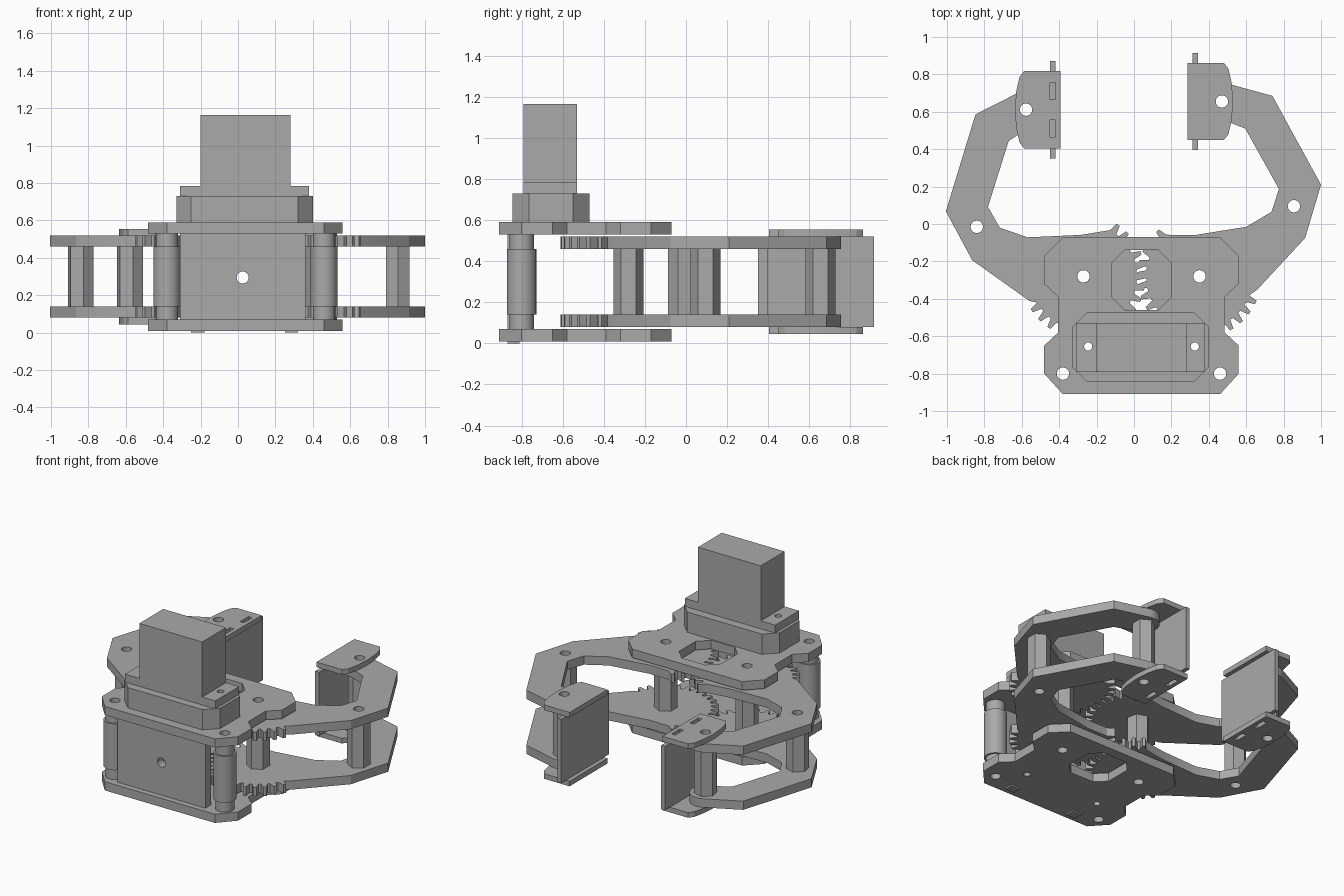
import bpy, bmesh, math
from mathutils import Matrix, Vector

cube = bpy.data.objects.get("Cube")
if cube:
    bpy.data.objects.remove(cube, do_unlink=True)

GREY = (0.4, 0.4, 0.4, 1)
grey = bpy.data.materials.new("plain grey")
grey.use_nodes = True
grey.diffuse_color = GREY
grey.node_tree.nodes["Principled BSDF"].inputs["Base Color"].default_value = GREY


def circle(x, y, r, n=24, start=0.0, sweep=360.0):
    """Points on a circle, or on an arc including both ends."""
    steps = n if sweep == 360 else n - 1
    return [(x + r * math.cos(math.radians(start + sweep * i / steps)),
             y + r * math.sin(math.radians(start + sweep * i / steps))) for i in range(n)]


def rect(x0, x1, y0, y1, c=0.0):
    """Rectangle, with cut corners when c is given."""
    if not c:
        return [(x0, y0), (x1, y0), (x1, y1), (x0, y1)]
    return [(x0 + c, y0), (x1 - c, y0), (x1, y0 + c), (x1, y1 - c),
            (x1 - c, y1), (x0 + c, y1), (x0, y1 - c), (x0, y0 + c)]


def prism(name, layers, matrix=Matrix()):
    """One object from layers of (outline, holes, z0, z1)."""
    bm = bmesh.new()
    for outline, holes, z0, z1 in layers:
        edges = []
        for loop in [outline] + holes:
            vs = [bm.verts.new((x, y, z0)) for x, y in loop]
            edges += [bm.edges.new((vs[i - 1], vs[i])) for i in range(len(vs))]
        filled = bmesh.ops.triangle_fill(bm, edges=edges, use_beauty=True)
        faces = [f for f in filled["geom"] if isinstance(f, bmesh.types.BMFace)]
        top = bmesh.ops.extrude_face_region(bm, geom=faces, use_keep_orig=True)
        moved = [v for v in top["geom"] if isinstance(v, bmesh.types.BMVert)]
        bmesh.ops.translate(bm, verts=moved, vec=Vector((0, 0, z1 - z0)))
    bm.transform(matrix)
    bmesh.ops.recalc_face_normals(bm, faces=bm.faces)
    mesh = bpy.data.meshes.new(name)
    bm.to_mesh(mesh)
    bm.free()
    obj = bpy.data.objects.new(name, mesh)
    bpy.context.collection.objects.link(obj)
    mesh.materials.append(grey)
    bpy.ops.object.select_all(action="DESELECT")
    obj.select_set(True)
    bpy.context.view_layer.objects.active = obj
    bpy.ops.object.shade_smooth_by_angle(angle=math.radians(25))
    return obj


MID = 0.04           # symmetry line of the base
PIVOT = 0.31         # pivot distance from that line, also the gear radius
PIVOT_Y = -0.28
BOLT = 0.033

# Base plates: half outline mirrored about the middle line
half = [(0.42, -0.91), (0.52, -0.80), (0.52, -0.65), (0.445, -0.58),
        (0.445, -0.39), (0.52, -0.32), (0.52, -0.17), (0.42, -0.07)]
base = [(MID + x, y) for x, y in half] + [(MID - x, y) for x, y in reversed(half)]
window = rect(MID - 0.16, MID + 0.16, -0.46, -0.14, 0.07)
ear_holes = [circle(MID + s * 0.285, -0.655, 0.022, 16) for s in (-1, 1)]
base_holes = [window] + ear_holes
for s in (-1, 1):
    base_holes += [circle(MID + s * PIVOT, PIVOT_Y, BOLT), circle(MID + s * 0.42, -0.80, BOLT)]
for name, z in (("bottom_plate", 0.01), ("top_plate", 0.53)):
    prism(name, [(base, base_holes, z, z + 0.06)])

# Front wall, standing upright, with feet through the bottom plate
upright = Matrix.Translation((0, -0.81, 0)) @ Matrix.Rotation(math.pi / 2, 4, "X")
prism("front_wall", [(rect(-0.31, 0.36, 0.07, 0.53), [circle(0.025, 0.295, 0.032)], 0, 0.06)], upright)
for side, x in (("right", -0.25), ("left", 0.25)):
    prism(side + "_wall_foot", [(rect(x, x + 0.07, -0.87, -0.81), [], 0, 0.07)])

# Stepped front posts
for side, s in (("right", -1), ("left", 1)):
    x = MID + s * 0.42
    hole = [circle(x, -0.80, BOLT)]
    prism(side + "_front_post", [(circle(x, -0.80, r), hole, z0, z1) for r, z0, z1 in
                                 ((0.06, 0.07, 0.14), (0.072, 0.14, 0.46), (0.06, 0.46, 0.53))])

# Motor with its mounting block and ears
prism("motor_mount", [(rect(-0.33, 0.40, -0.845, -0.47, 0.08), ear_holes, 0.59, 0.73)])
prism("motor_ears", [(rect(-0.31, 0.38, -0.79, -0.53), ear_holes, 0.73, 0.785)])
prism("motor_body", [(rect(-0.20, 0.28, -0.79, -0.53), [], 0.785, 1.165)])


def gear_arc(start, end, phase):
    """Gear teeth about the origin from start to end in degrees."""
    pitch = 360 / 32
    profile = ((-0.36, 0.285), (-0.15, 0.332), (0.15, 0.332), (0.36, 0.285))
    points = []
    for k in range(int((end - start) / pitch)):
        for offset, r in profile:
            a = math.radians(start + phase + (k + 0.5 + offset) * pitch)
            points.append((r * math.cos(a), r * math.sin(a)))
    return points


# Arm outline measured from its pivot
ELBOW, TIP = (0.505, 0.375), (0.12, 0.935)
outer = [(0.31, -0.07), (0.565, 0.205), (0.65, 0.49), (0.39, 0.965)]
inner = [(0.245, 0.79), (0.425, 0.467), (0.385, 0.345), (0.25, 0.265), (-0.03, 0.22)]


def arm_outline(phase):
    return gear_arc(127, 347, phase) + outer + circle(*TIP, 0.1, 14, 75, 200) + inner


# Jaw outline measured from the arm tip
jaw_curve = [(0.01, -0.207), (0.035, -0.175), (0.052, -0.1), (0.06, 0),
             (0.052, 0.1), (0.035, 0.175), (0.01, 0.207)]
jaw = [(-0.185, -0.207)] + jaw_curve + [(-0.185, 0.207)]
slots = [rect(-0.157, -0.128, y - 0.045, y + 0.045) for y in (-0.1, 0.1)]

for side, s, turn, phase in (("left", 1, 0, 0), ("right", -1, 11.7, 3)):
    place = (Matrix.Translation((MID + s * PIVOT, PIVOT_Y, 0))
             @ Matrix.Rotation(math.radians(turn), 4, "Z")
             @ Matrix.Diagonal((s, 1, 1, 1)))
    joints = {"pivot": (0, 0), "elbow": ELBOW, "tip": TIP}
    bolts = [circle(x, y, BOLT) for x, y in joints.values()]

    # Geared arm plates and the hexagonal spacers between them
    for level, z in (("lower", 0.08), ("upper", 0.46)):
        prism(f"{side}_{level}_arm", [(arm_outline(phase), bolts, z, z + 0.06)], place)
    for joint, (x, y) in joints.items():
        prism(f"{side}_{joint}_spacer",
              [(circle(x, y, 0.073, 6, 30), [circle(x, y, BOLT)], 0.14, 0.46)], place)

    # Jaw plates and gripping pad stay parallel to the sides
    tip = place @ Vector((*TIP, 0))
    straight = Matrix.Translation(tip) @ Matrix.Diagonal((s, 1, 1, 1))
    for level, z in (("lower", 0.045), ("upper", 0.52)):
        closed = side == "left" and level == "upper"
        holes = [circle(0, 0, BOLT)] + ([] if closed else slots)
        prism(f"{side}_{level}_jaw_plate", [(jaw, holes, z, z + 0.035)], straight)
    prism(side + "_grip_pad", [(rect(-0.157, -0.128, -0.26, 0.26), [], 0.08, 0.52)], straight)
